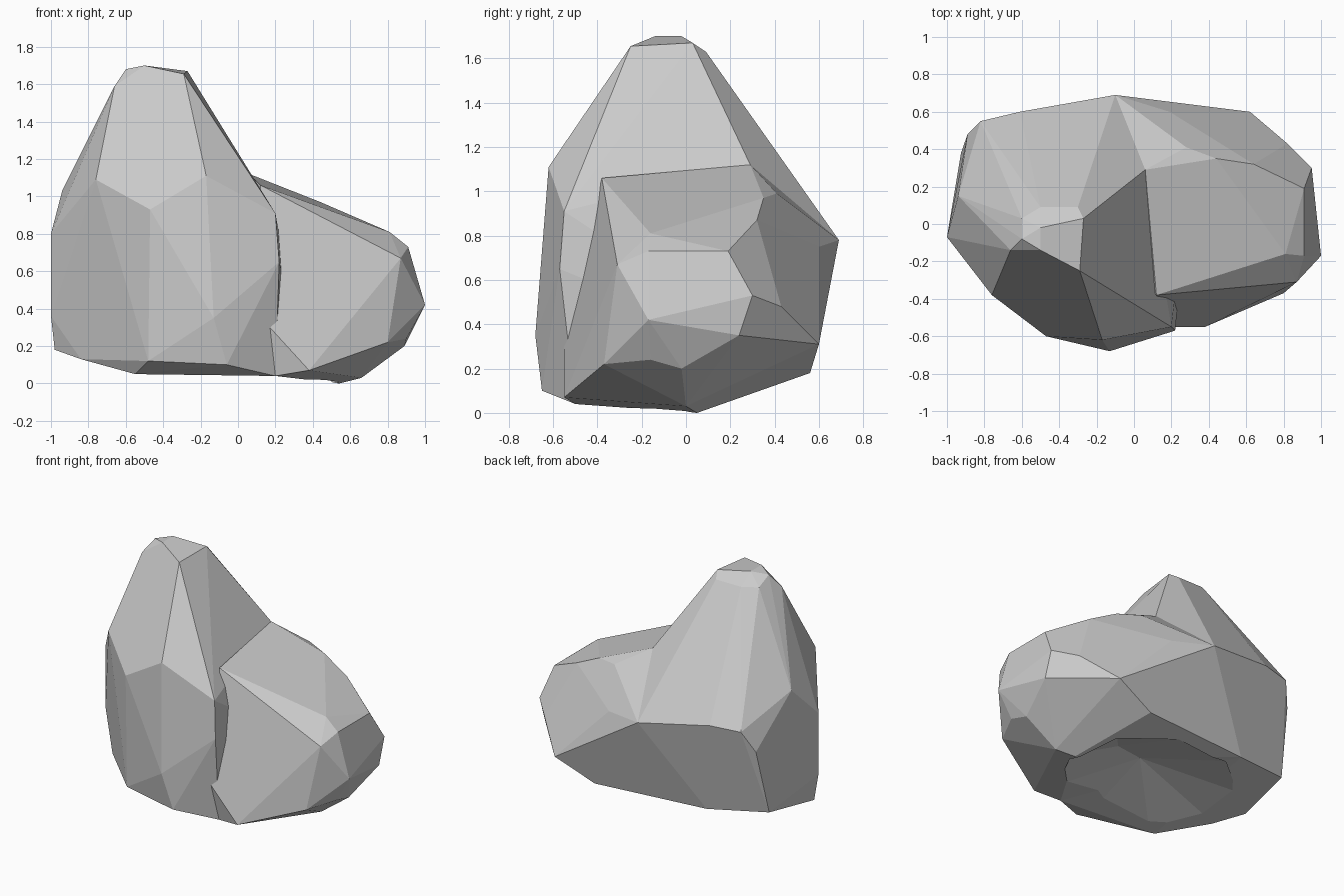
import bpy, bmesh, math

if "Cube" in bpy.data.objects:
    bpy.data.objects.remove(bpy.data.objects["Cube"])


def chiselled_block(name, corners):
    """Convex faceted stone: hull of its corners."""
    bm = bmesh.new()
    for c in corners:
        bm.verts.new(c)
    res = bmesh.ops.convex_hull(bm, input=bm.verts)
    loose = {v for v in res["geom_interior"] + res["geom_unused"]
             if isinstance(v, bmesh.types.BMVert)}
    bmesh.ops.delete(bm, geom=list(loose), context='VERTS')
    bmesh.ops.recalc_face_normals(bm, faces=bm.faces)
    me = bpy.data.meshes.new(name)
    bm.to_mesh(me)
    bm.free()
    ob = bpy.data.objects.new(name, me)
    bpy.context.collection.objects.link(ob)
    return ob


# Tall left peak: crown, shoulders, flanks, foot
crown = [(-.60, -.08, 1.68), (-.50, -.14, 1.70), (-.50, -.02, 1.70), (-.29, -.25, 1.655),
         (-.66, -.14, 1.59), (-.27, .03, 1.67), (-.30, .09, 1.63), (-.50, .09, 1.63),
         (-.60, .03, 1.63)]
shoulder = [(-.17, -.62, 1.11), (-.76, -.38, 1.09), (-.47, -.60, .93), (.20, -.55, .91),
            (.06, .29, 1.12), (-.94, .15, 1.03), (-1, -.07, .80), (-.93, -.16, .88)]
flank = [(-.10, .69, .78), (-.82, .55, .85), (-.61, .60, .86), (-.89, .48, .70),
         (.22, -.57, .65), (-.13, -.68, .35), (-1, -.07, .36), (.15, .66, .56)]
foot = [(-.48, -.57, .12), (-.84, -.22, .13), (-.98, -.05, .18), (-.925, .38, .24),
        (-.06, -.65, .10), (-.55, -.45, .05), (-.50, .48, .19), (.20, -.50, .04),
        (.33, .56, .18)]
rock = chiselled_block("rock", crown + shoulder + flank + foot)

# Low right lobe: sloping top, rim, waist, foot
top = [(.06, .29, 1.12), (.12, -.38, 1.06), (.29, -.35, .98), (.44, .35, .97),
       (.28, .41, .99), (.64, .32, .87), (.81, -.16, .81), (-.10, .69, .78)]
rim = [(.91, -.17, .73), (.91, .19, .73), (.87, -.31, .67), (.19, .60, .75),
       (.20, -.46, .65), (.15, .66, .56)]
waist = [(1, -.17, .42), (.95, .30, .53), (.82, .43, .48), (.95, .24, .35),
         (.80, -.37, .22), (.62, .60, .31), (.17, -.55, .30), (.90, -.16, .24)]
base = [(.38, -.55, .07), (.89, -.02, .20), (.66, .0, .03), (.54, .05, 0),
        (.20, -.50, .04), (.33, .56, .18), (-.50, .48, .19)]
lobe = chiselled_block("right_lobe", top + rim + waist + base)

# Shallow wide hollow under the boulder
hollow_corners = [(-.05, .0, .23), (.2, .08, .19), (-.3, .05, .21)]
for i in range(9):
    a = i * math.tau / 9
    x, y = -.12 + .66 * math.cos(a), .0 + .45 * math.sin(a)
    hollow_corners += [(x, y, .08 + .17 * y - .08 * x), (x, y, -.3)]
hollow = chiselled_block("hollow_cutter", hollow_corners)

# Fuse both stones and carve the hollow
for part, op in ((lobe, 'UNION'), (hollow, 'DIFFERENCE')):
    mod = rock.modifiers.new(op.lower(), 'BOOLEAN')
    mod.operation = op
    mod.solver = 'EXACT'
    mod.object = part
bpy.context.view_layer.update()
fused = bpy.data.meshes.new_from_object(
    rock.evaluated_get(bpy.context.evaluated_depsgraph_get()))
rock.modifiers.clear()
rock.data = fused
for part in (lobe, hollow):
    bpy.data.objects.remove(part)

# Merge nearly coplanar triangles into broad flat facets
bm = bmesh.new()
bm.from_mesh(fused)
bmesh.ops.remove_doubles(bm, verts=bm.verts, dist=.004)
bmesh.ops.dissolve_limit(bm, angle_limit=math.radians(6), verts=bm.verts, edges=bm.edges)
for f in bm.faces:
    f.smooth = False
bm.to_mesh(fused)
bm.free()
